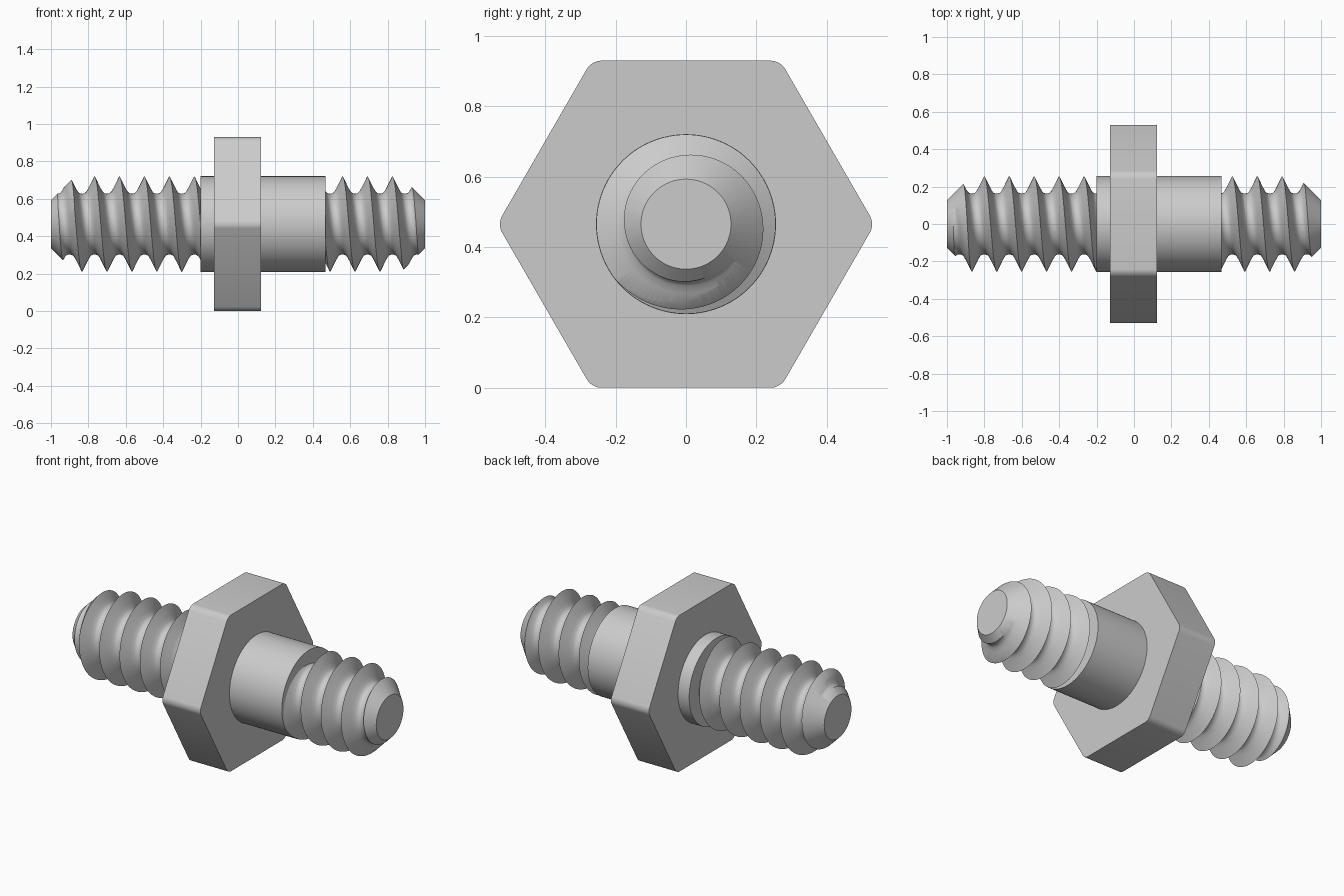
import bpy, bmesh, math
from mathutils import Vector

if "Cube" in bpy.data.objects:
    bpy.data.objects.remove(bpy.data.objects["Cube"])

AXIS_Z = 0.465
CREST = 0.255
PITCH = 0.1333
SEGS = 96

steel = bpy.data.materials.new("grey_steel")
steel.use_nodes = True
steel.diffuse_color = (0.6, 0.6, 0.6, 1)
steel.node_tree.nodes["Principled BSDF"].inputs["Base Color"].default_value = (0.6, 0.6, 0.6, 1)


def finish(name, bm):
    """Turn a bmesh into an object lying along the fitting's axis."""
    bmesh.ops.recalc_face_normals(bm, faces=bm.faces)
    mesh = bpy.data.meshes.new(name)
    bm.to_mesh(mesh)
    bm.free()
    mesh.materials.append(steel)
    obj = bpy.data.objects.new(name, mesh)
    obj.location.z = AXIS_Z
    bpy.context.collection.objects.link(obj)
    return obj


def activate(obj):
    bpy.ops.object.select_all(action="DESELECT")
    obj.select_set(True)
    bpy.context.view_layer.objects.active = obj


def smooth(obj, degrees=35):
    activate(obj)
    bpy.ops.object.shade_smooth_by_angle(angle=math.radians(degrees))


def lathe(name, profile, segs=SEGS, corner=0):
    """Revolve (x, radius) points about the x axis, with flat end caps."""
    bm = bmesh.new()
    rings = []
    for x, r in profile:
        angles = [2 * math.pi * j / segs for j in range(segs)]
        rings.append([bm.verts.new((x, r * math.cos(a), r * math.sin(a))) for a in angles])
    for a, b in zip(rings, rings[1:]):
        for j in range(segs):
            k = (j + 1) % segs
            bm.faces.new((a[j], a[k], b[k], b[j]))
    bm.faces.new(rings[0])
    bm.faces.new(rings[-1])
    if corner:
        along = [e for e in bm.edges if abs(e.verts[0].co.x - e.verts[1].co.x) > 0.01]
        bmesh.ops.bevel(bm, geom=along, offset=corner, segments=5, profile=0.5, affect="EDGES")
    return finish(name, bm)


def thread(name, start, turns, envelope):
    """Right-hand helical thread trimmed to a chamfered envelope."""
    half = [(0, CREST), (0.028, 0.197), (0.04, 0.176), (0.05, 0.166), (PITCH / 2, 0.162)]
    tooth = half + [(PITCH - x, r) for x, r in half[-2:0:-1]]
    per = len(tooth)
    bm = bmesh.new()
    cols = []
    for j in range(SEGS):
        a = 2 * math.pi * j / SEGS
        col = []
        for k in range(turns * per + per + 1):
            dx, r = tooth[k % per]
            x = start + (k // per + j / SEGS) * PITCH + dx
            col.append(Vector((x, -r * math.sin(a), r * math.cos(a))))
        # only the seam column needs the extra turn
        cols.append([bm.verts.new(p) for p in (col if j == 0 else col[:turns * per + 1])])
    last = turns * per
    for j in range(SEGS):
        a, b = cols[j], cols[(j + 1) % SEGS]
        shift = per if j == SEGS - 1 else 0
        for k in range(last):
            bm.faces.new((a[k], a[k + 1], b[k + 1 + shift], b[k + shift]))
    # close both ragged ends around a point on the axis
    for base in (0, last):
        loop = [c[base] for c in cols] + cols[0][base + per:base:-1]
        hub = bm.verts.new((start + PITCH * (base / per + 0.5), 0, 0))
        for p, q in zip(loop, loop[1:] + loop[:1]):
            bm.faces.new((hub, p, q))
    obj = finish(name, bm)

    # trim to length and cut the lead-in chamfer
    cutter = lathe(name + "_envelope", envelope)
    cutter.hide_render = True
    mod = obj.modifiers.new("trim", "BOOLEAN")
    mod.operation = "INTERSECT"
    mod.solver = "EXACT"
    mod.object = cutter
    activate(obj)
    bpy.ops.object.modifier_apply(modifier=mod.name)
    bpy.data.objects.remove(cutter)
    smooth(obj)
    return obj


# hexagonal wrench flange, corners towards front and back
hex_r = AXIS_Z / math.cos(math.pi / 6)
smooth(lathe("hex_flange", [(-0.127, hex_r), (0.123, hex_r)], segs=6, corner=0.026))

# plain shank passing through the flange
smooth(lathe("shank", [(-0.2, 0.256), (0.468, 0.256)]))

# threaded ends with chamfered tips
TIP, OUTER = 0.128, 0.26
chamfer_x = 1 - (OUTER - TIP)
thread("right_thread", -0.767 - 3 * PITCH, 8,
       [(-1, TIP), (-chamfer_x, OUTER), (-0.15, OUTER)])
thread("left_thread", 0.559 - 2 * PITCH, 6,
       [(0.44, OUTER), (chamfer_x, OUTER), (1, TIP)])
